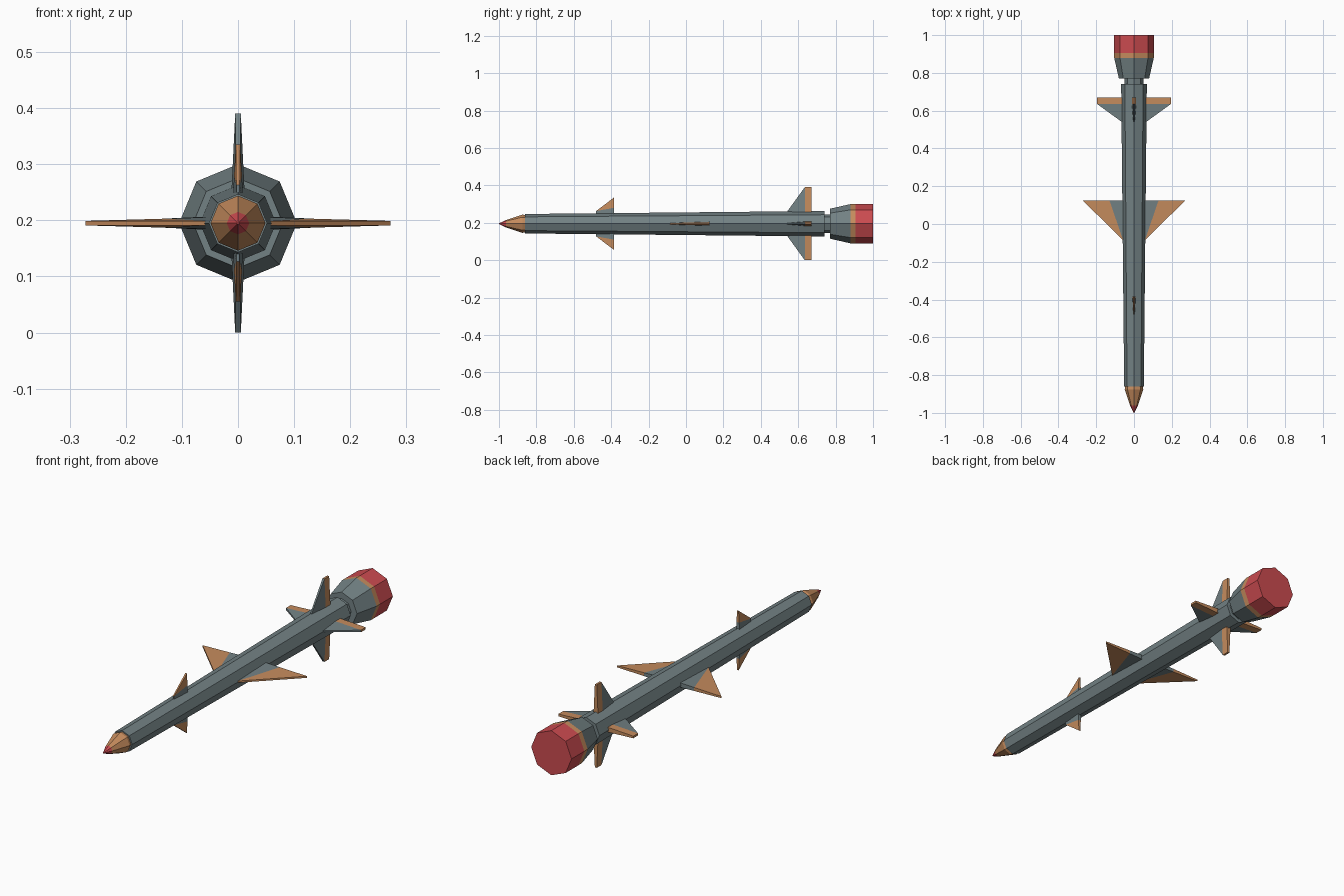
import bpy, bmesh
from math import sin, cos, pi

if "Cube" in bpy.data.objects:
    bpy.data.objects.remove(bpy.data.objects["Cube"])

AXIS_Z = 0.195


def material(name, rgb):
    m = bpy.data.materials.new(name)
    m.diffuse_color = (*rgb, 1)
    m.use_nodes = True
    m.node_tree.nodes["Principled BSDF"].inputs["Base Color"].default_value = m.diffuse_color
    return m


GREY = material("slate_grey", (0.17, 0.22, 0.23))
ORANGE = material("orange", (0.56, 0.26, 0.11))
RED = material("red", (0.60, 0.07, 0.08))
MATS = [GREY, ORANGE, RED]


def finish(name, bm):
    bmesh.ops.recalc_face_normals(bm, faces=bm.faces)
    me = bpy.data.meshes.new(name)
    bm.to_mesh(me)
    bm.free()
    for m in MATS:
        me.materials.append(m)
    ob = bpy.data.objects.new(name, me)
    ob.location.z = AXIS_Z
    bpy.context.collection.objects.link(ob)


def lathe(name, profile, colours):
    """Eight-sided solid along y; profile is (y, radius), one colour per band."""
    bm = bmesh.new()
    rings = [[bm.verts.new((r * cos(k * pi / 4), y, r * sin(k * pi / 4)))
              for k in range(8)] for y, r in profile]
    for a, b, c in zip(rings, rings[1:], colours):
        for k in range(8):
            n = (k + 1) % 8
            bm.faces.new((a[k], a[n], b[n], b[k])).material_index = c
    bm.faces.new(rings[0]).material_index = colours[0]
    bm.faces.new(rings[-1]).material_index = colours[-1]
    finish(name, bm)


def fin(name, panels, angle):
    """Wedge-shaped fin; each panel is (colour, [(y, radius, half thickness)])."""
    bm = bmesh.new()
    c, s = cos(angle), sin(angle)
    for colour, pts in panels:
        left, right = [[bm.verts.new((r * c - t * d * s, y, r * s + t * d * c))
                        for y, r, t in pts] for d in (1, -1)]
        faces = [bm.faces.new(left), bm.faces.new(right[::-1])]
        for i in range(len(pts)):
            j = (i + 1) % len(pts)
            faces.append(bm.faces.new((left[i], right[i], right[j], left[j])))
        for f in faces:
            f.material_index = colour
    finish(name, bm)


# Fuselage, nose and booster
lathe("nose_cone", [(-1, 0.002), (-0.962, 0.02), (-0.875, 0.049), (-0.855, 0.045)],
      [2, 1, 1])
lathe("body_tube", [(-0.86, 0.052), (0.74, 0.068)], [0])
lathe("neck", [(0.72, 0.05), (0.79, 0.05)], [0])
lathe("booster", [(0.77, 0.08), (0.88, 0.105), (0.905, 0.105), (1, 0.105)], [0, 1, 2])

# Small vertical fins near the nose
canard = [
    (0, [(-0.48, 0.04, 0.003), (-0.48, 0.068, 0.003), (-0.385, 0.085, 0.007),
         (-0.385, 0.04, 0.009)]),
    (1, [(-0.48, 0.068, 0.003), (-0.385, 0.14, 0.004), (-0.385, 0.085, 0.007)]),
]
for label, a in (("upper", pi / 2), ("lower", -pi / 2)):
    fin(label + "_nose_fin", canard, a)

# Large horizontal wings at mid body
wing = [
    (0, [(-0.085, 0.045, 0.004), (-0.085, 0.058, 0.004), (0.125, 0.13, 0.008),
         (0.125, 0.045, 0.011)]),
    (1, [(-0.085, 0.058, 0.004), (0.125, 0.272, 0.004), (0.125, 0.13, 0.008)]),
]
for label, a in (("right", 0), ("left", pi)):
    fin(label + "_wing", wing, a)

# Four tail fins with an orange trailing strip
tail = [
    (0, [(0.53, 0.05, 0.003), (0.635, 0.195, 0.005), (0.635, 0.05, 0.012)]),
    (1, [(0.635, 0.05, 0.012), (0.635, 0.195, 0.005), (0.67, 0.195, 0.005),
         (0.67, 0.05, 0.012)]),
]
for k, label in enumerate(("right", "upper", "left", "lower")):
    fin(label + "_tail_fin", tail, k * pi / 2)
